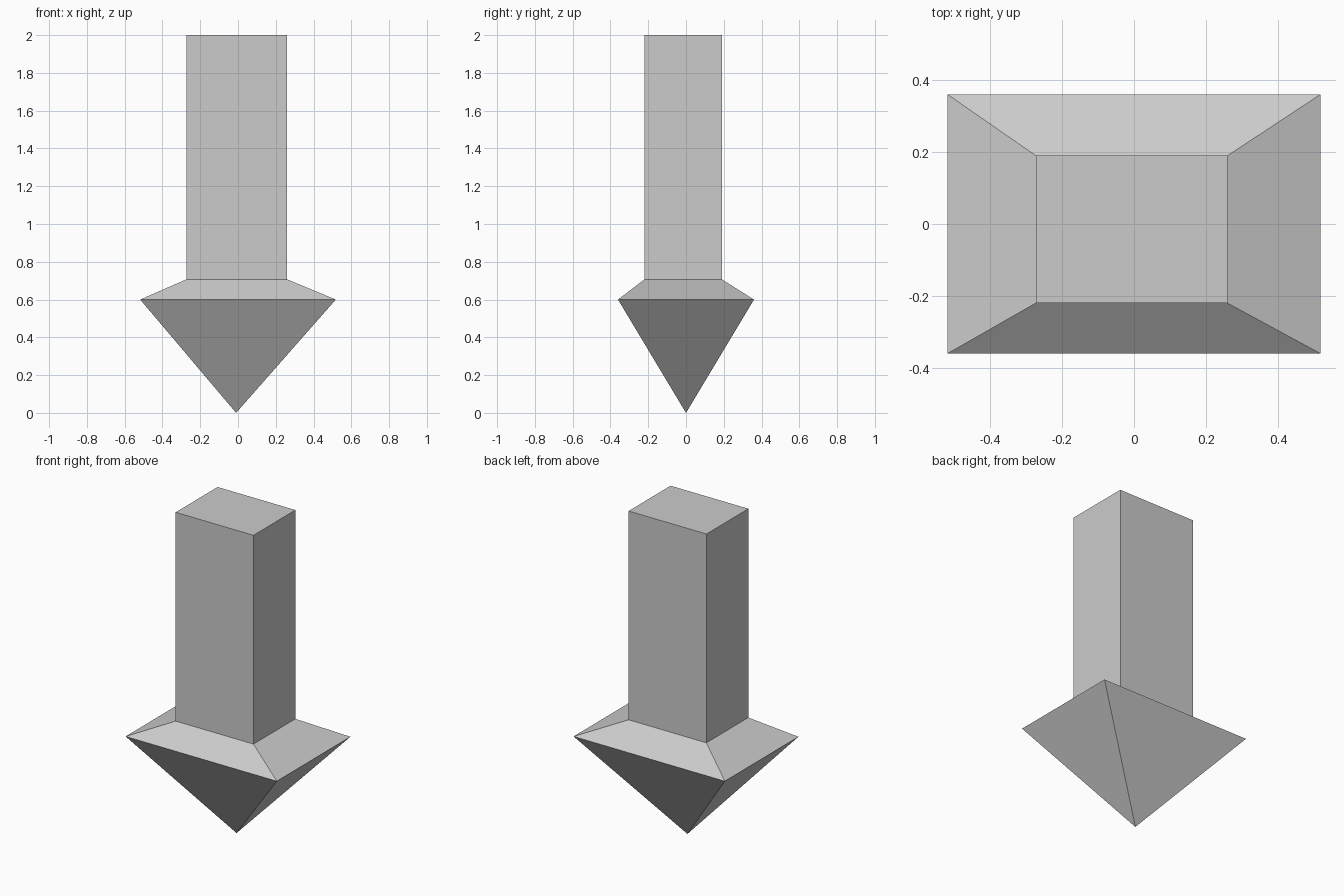
import bpy
import bmesh

cube = bpy.data.objects.get("Cube")
if cube:
    bpy.data.objects.remove(cube, do_unlink=True)

# Single plain grey material
grey = bpy.data.materials.new("light_grey")
grey.use_nodes = True
colour = (0.6, 0.6, 0.6, 1)
grey.diffuse_color = colour
grey.node_tree.nodes["Principled BSDF"].inputs["Base Color"].default_value = colour


def rectangle(bm, x0, x1, y0, y1, z):
    """Add a ring of four corners, anticlockwise seen from above."""
    corners = ((x0, y0), (x1, y0), (x1, y1), (x0, y1))
    return [bm.verts.new((x, y, z)) for x, y in corners]


def bridge(bm, lower, upper):
    """Join two rings with four quads."""
    for i in range(4):
        j = (i + 1) % 4
        bm.faces.new((lower[i], lower[j], upper[j], upper[i]))


# Downward arrow: pointed head, sloping shoulders and square shaft in one shell
bm = bmesh.new()
tip = bm.verts.new((-0.01, 0, 0))
rim = rectangle(bm, -0.518, 0.518, -0.36, 0.36, 0.6)
neck = rectangle(bm, -0.273, 0.26, -0.22, 0.19, 0.707)
top = rectangle(bm, -0.273, 0.26, -0.22, 0.19, 2)

for i in range(4):
    bm.faces.new((tip, rim[(i + 1) % 4], rim[i]))
bridge(bm, rim, neck)
bridge(bm, neck, top)
bm.faces.new(top)
bmesh.ops.recalc_face_normals(bm, faces=bm.faces)

mesh = bpy.data.meshes.new("down_arrow")
bm.to_mesh(mesh)
bm.free()
mesh.materials.append(grey)
arrow = bpy.data.objects.new("down_arrow", mesh)
bpy.context.collection.objects.link(arrow)
